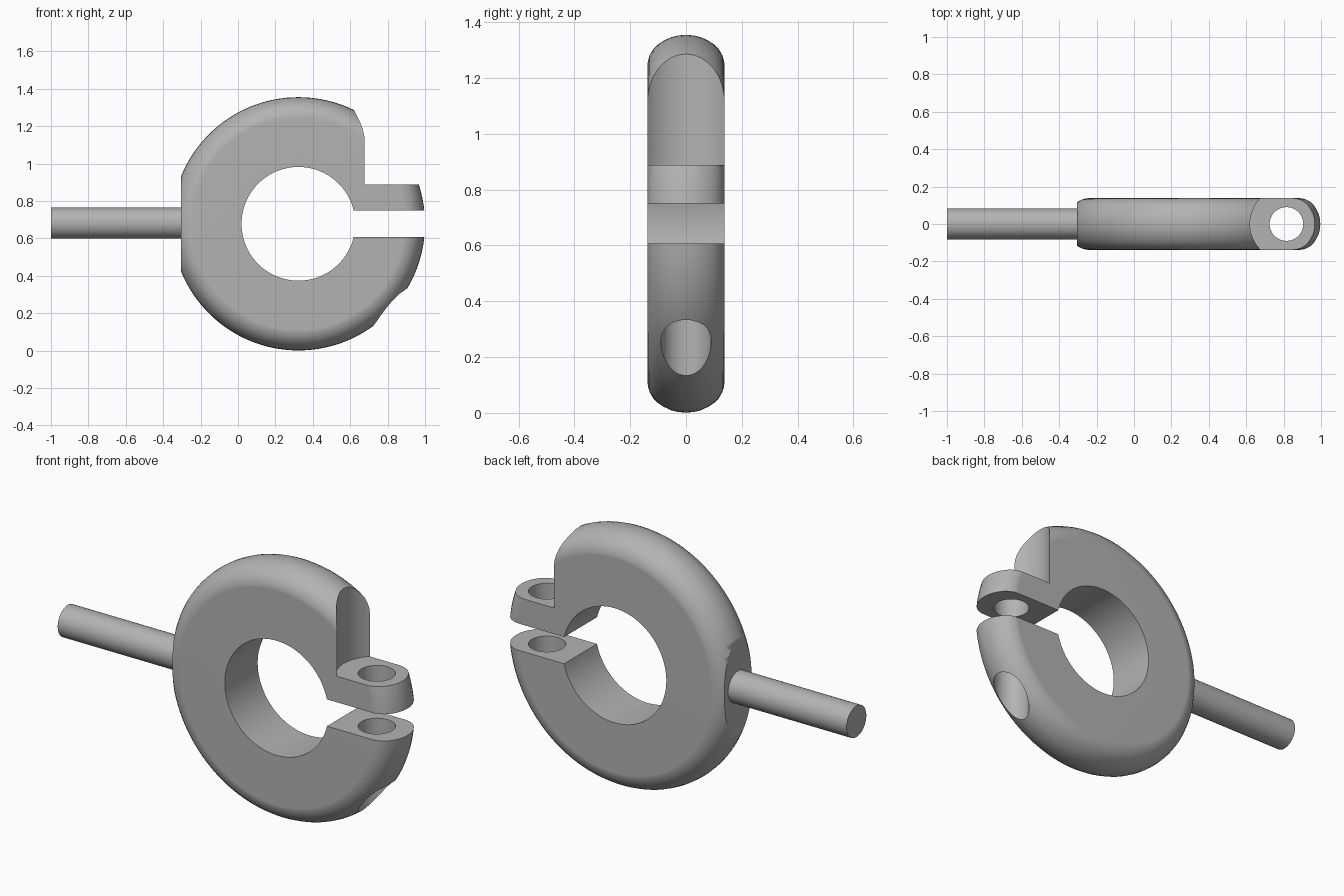
import bpy, bmesh, math
from mathutils import Matrix, Vector

if "Cube" in bpy.data.objects:
    bpy.data.objects.remove(bpy.data.objects["Cube"])

CX, CZ = 0.323, 0.678          # ring centre
BORE, HALF = 0.304, 0.138      # bore radius, half thickness
BOLT_X = 0.815                 # clamp bolt axis

steel = bpy.data.materials.new("plain_grey")
steel.use_nodes = True
GREY = (0.45, 0.45, 0.45, 1)
steel.diffuse_color = GREY
steel.node_tree.nodes["Principled BSDF"].inputs["Base Color"].default_value = GREY


def finish(name, bm):
    bmesh.ops.recalc_face_normals(bm, faces=bm.faces)
    mesh = bpy.data.meshes.new(name)
    bm.to_mesh(mesh)
    bm.free()
    mesh.materials.append(steel)
    obj = bpy.data.objects.new(name, mesh)
    bpy.context.collection.objects.link(obj)
    return obj


def cylinder(name, radius, start, end, segments=64):
    a, b = Vector(start), Vector(end)
    turn = (b - a).to_track_quat('Z', 'Y').to_matrix().to_4x4()
    bm = bmesh.new()
    bmesh.ops.create_cone(bm, cap_ends=True, segments=segments, radius1=radius,
                          radius2=radius, depth=(b - a).length,
                          matrix=Matrix.Translation((a + b) / 2) @ turn)
    return finish(name, bm)


def box(name, low, high):
    a, b = Vector(low), Vector(high)
    bm = bmesh.new()
    bmesh.ops.create_cube(bm, size=1, matrix=Matrix.Translation((a + b) / 2)
                          @ Matrix.Diagonal((*(b - a), 1)))
    return finish(name, bm)


def activate(obj):
    bpy.ops.object.select_all(action='DESELECT')
    obj.select_set(True)
    bpy.context.view_layer.objects.active = obj


def cut(target, cutter):
    cutter.hide_render = True
    mod = target.modifiers.new("cut", 'BOOLEAN')
    mod.operation, mod.solver, mod.object = 'DIFFERENCE', 'EXACT', cutter
    activate(target)
    bpy.ops.object.modifier_apply(modifier=mod.name)
    bpy.data.objects.remove(cutter)


def smooth(obj):
    activate(obj)
    bpy.ops.object.shade_smooth_by_angle(angle=math.radians(30))
    obj.modifiers.new("clean_shading", 'WEIGHTED_NORMAL').keep_sharp = True


# Ring body: crowned profile with rounded shoulders, spun about the bore axis
crown = [(0, .677), (.03, .6745), (.055, .668), (.08, .656), (.1, .643),
         (.118, .625), (.130, .604), (.1365, .583), (HALF, .568)]
outline = [(-y, r) for y, r in reversed(crown[1:])] + crown
outline = [(-HALF, BORE)] + outline + [(HALF, BORE)]
bm = bmesh.new()
verts = [bm.verts.new((CX + r, y, CZ)) for y, r in outline]
edges = [bm.edges.new((v, verts[(i + 1) % len(verts)])) for i, v in enumerate(verts)]
bmesh.ops.spin(bm, geom=verts + edges, cent=(CX, 0, CZ), axis=(0, 1, 0),
               angle=math.tau, steps=128, use_merge=True)
bmesh.ops.remove_doubles(bm, verts=bm.verts, dist=1e-5)
ring = finish("clamp_ring", bm)

# Flat seat for the rod, clamp slot, bolt head pocket and bolt hole
cut(ring, box("rod_seat_cutter", (-1, -1, -1), (-.305, 1, 2)))
cut(ring, box("slot_cutter", (CX, -1, .608), (2, 1, .75)))
cut(ring, cylinder("pocket_cutter", .195, (BOLT_X, 0, .888), (BOLT_X, 0, 2), 96))
cut(ring, cylinder("bolt_hole_cutter", .09, (BOLT_X, 0, -1), (BOLT_X, 0, 1.5)))
smooth(ring)

# Mounting rod
rod = cylinder("mounting_rod", .083, (-1, 0, .682), (-.25, 0, .682))
smooth(rod)
